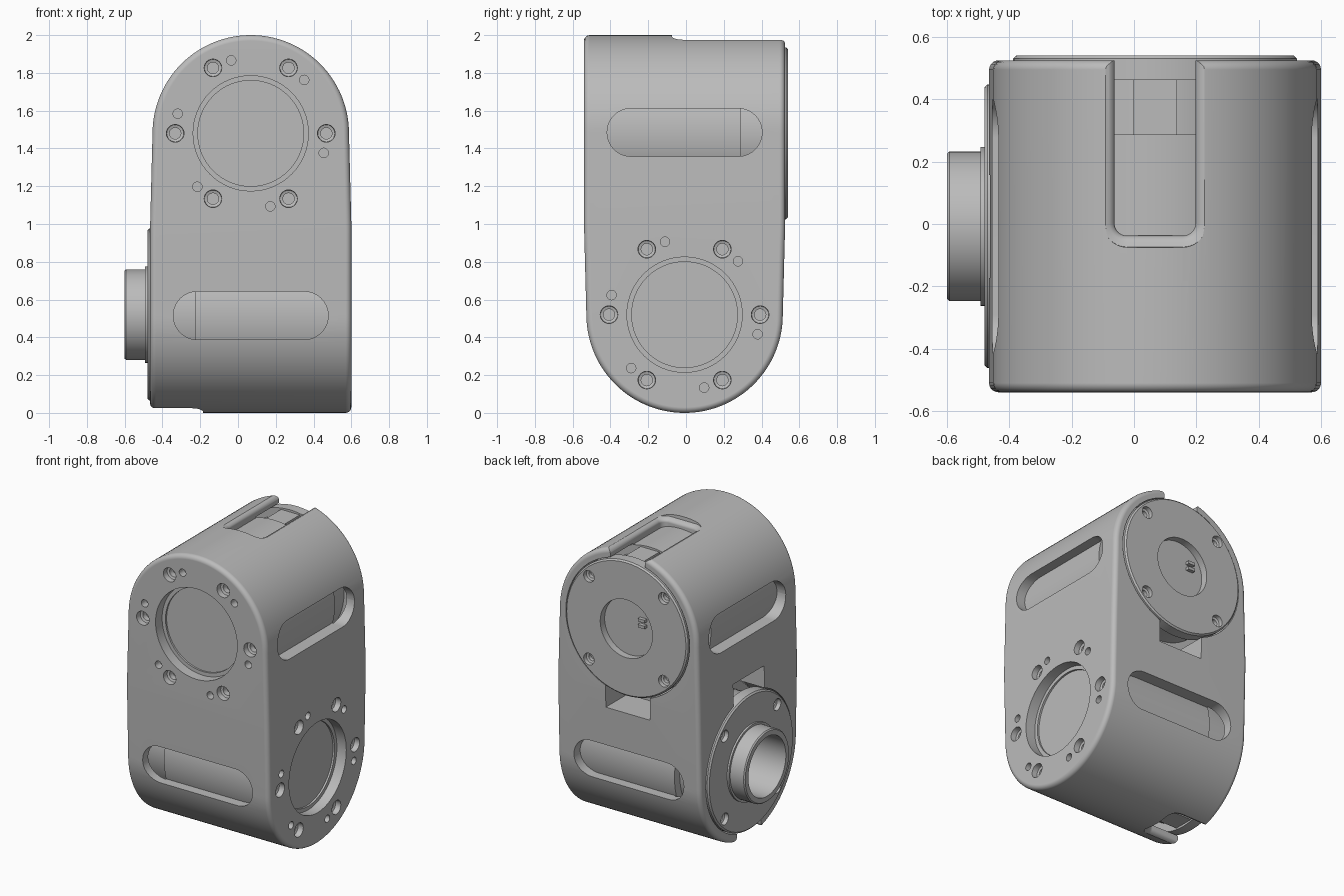
import bpy, bmesh
from math import sin, cos, pi, radians
from mathutils import Matrix, Vector

if "Cube" in bpy.data.objects:
    bpy.data.objects.remove(bpy.data.objects["Cube"], do_unlink=True)

W = 0.5325        # half width of the square middle section
R = 0.52          # radius of the rounded ends
AXIS = 1.48       # height of the upper motor axis
FILLET = 0.03

# The lower half is the upper half turned over; both share one local frame.
UPPER = Matrix.Translation((0.0675, -0.0075, 0))
TURN = Matrix(((0, -1, 0, 0), (-1, 0, 0, 0), (0, 0, -1, 2), (0, 0, 0, 1)))
LOWER = UPPER @ TURN

grey = bpy.data.materials.new("machined grey")
grey.use_nodes = True
grey.diffuse_color = (0.5, 0.5, 0.5, 1)
grey.node_tree.nodes["Principled BSDF"].inputs["Base Color"].default_value = (0.5, 0.5, 0.5, 1)


def finish(bm, name, frame):
    bmesh.ops.remove_doubles(bm, verts=bm.verts, dist=1e-5)
    bmesh.ops.recalc_face_normals(bm, faces=bm.faces)
    bm.transform(frame)
    mesh = bpy.data.meshes.new(name)
    bm.to_mesh(mesh)
    bm.free()
    mesh.materials.append(grey)
    obj = bpy.data.objects.new(name, mesh)
    bpy.context.collection.objects.link(obj)
    return obj


def loft(bm, rings, closed=True):
    """Skin a list of point rings and cap both ends."""
    rows = [[bm.verts.new(p) for p in ring] for ring in rings]
    n = len(rows[0])
    for a, b in zip(rows, rows[1:]):
        for i in range(n if closed else n - 1):
            j = (i + 1) % n
            bm.faces.new((a[i], a[j], b[j], b[i]))
    bm.faces.new(rows[0])
    bm.faces.new(rows[-1])


def lathe(bm, profile, x=0, z=AXIS, steps=64):
    """Revolve (radius, y) points around an axis parallel to y."""
    verts = [bm.verts.new((x + r, y, z)) for r, y in profile]
    edges = [bm.edges.new(pair) for pair in zip(verts, verts[1:])]
    bmesh.ops.spin(bm, geom=verts + edges, cent=(x, 0, z), axis=(0, 1, 0),
                   angle=2 * pi, steps=steps)


def box(bm, lo, hi):
    lo, hi = Vector(lo), Vector(hi)
    m = Matrix.Translation((lo + hi) / 2) @ Matrix.Diagonal((*(hi - lo), 1))
    bmesh.ops.create_cube(bm, size=1, matrix=m)


def rounded(a0, a1, b0, b1, r, n=10):
    """Outline of a rounded rectangle."""
    corners = ((a1 - r, b1 - r), (a0 + r, b1 - r), (a0 + r, b0 + r), (a1 - r, b0 + r))
    return [(a + r * cos(pi / 2 * (q + i / n)), b + r * sin(pi / 2 * (q + i / n)))
            for q, (a, b) in enumerate(corners) for i in range(n + 1)]


def polar(radius, start, count):
    for k in range(count):
        t = radians(start + 360 / count * k)
        yield radius * cos(t), AXIS + radius * sin(t)


def cut(obj, cutter):
    mod = obj.modifiers.new("cut", "BOOLEAN")
    mod.operation, mod.solver, mod.object = "DIFFERENCE", "EXACT", cutter
    bpy.context.view_layer.objects.active = obj
    bpy.ops.object.modifier_apply(modifier=mod.name)
    bpy.data.objects.remove(cutter, do_unlink=True)


# Housing: two arched halves at right angles, joined at mid height
def arch(d):
    pts = [(W - d, 1)]
    pts += [((R - d) * cos(pi * i / 56), AXIS + (R - d) * sin(pi * i / 56)) for i in range(57)]
    return pts + [(d - W, 1)]


curve = [(FILLET * (1 - cos(pi / 10 * k)), W - FILLET * (1 - sin(pi / 10 * k))) for k in range(6)]
stations = [(d, -y) for d, y in reversed(curve)] + curve
body = bmesh.new()
for turn in (Matrix(), TURN):
    half = bmesh.new()
    loft(half, [[(x, y, z) for x, z in arch(d)] for d, y in stations], closed=False)
    half.transform(turn)
    temp = bpy.data.meshes.new("half")
    half.to_mesh(temp)
    half.free()
    body.from_mesh(temp)
    bpy.data.meshes.remove(temp)
housing = finish(body, "housing", UPPER)


# Openings cut into each half of the housing
def round_holes(bm):
    lathe(bm, [(0, -0.45), (0.28, -0.45), (0.28, -0.4625), (0.305, -0.4625), (0.305, -0.7), (0, -0.7)])
    for x, z in polar(0.4, 0, 6):
        lathe(bm, [(0, -0.453), (0.03, -0.453), (0.03, -0.49), (0.045, -0.495),
                   (0.05, -0.6), (0, -0.6)], x, z, 24)
    for x, z in polar(0.4, 45, 6):
        lathe(bm, [(0, -0.48), (0.025, -0.48), (0.025, -0.6), (0, -0.6)], x, z, 20)


def side_slots(bm):
    outline = rounded(-0.41, 0.41, AXIS - 0.122, AXIS + 0.132, 0.1265)
    for s in (-1, 1):
        loft(bm, [[(s * x, y, z) for y, z in outline] for x in (0.36, 0.7)])


def motor_bay(bm):
    lathe(bm, [(0, 0.29), (0.462, 0.29), (0.462, 0.7), (0, 0.7)])


def cable_window(bm):
    box(bm, (-0.165, 0.3, 0.9), (0.165, 0.7, 1.2))


def channel(start):
    def build(bm):
        # flared towards the surface to round over the rim
        levels = ((1.85, 0), (1.95, 0), (1.962, 0.005), (1.971, 0.016), (1.977, 0.036), (2.1, 0.045))
        loft(bm, [[(x, y, z) for x, y in
                   rounded(-0.13 - d, 0.13 + d, start - d, 0.8, 0.04 + d)] for z, d in levels])
    return build


for frame, start in ((UPPER, -0.03), (LOWER, 0.29)):
    for build in (round_holes, side_slots, motor_bay, cable_window, channel(start)):
        bm = bmesh.new()
        build(bm)
        cutter = finish(bm, "cutter", frame)
        cutter.hide_render = True
        cut(housing, cutter)

parts = [housing]


def lathed(name, profile, frame):
    bm = bmesh.new()
    lathe(bm, profile)
    parts.append(finish(bm, name, frame))
    return parts[-1]


# Motors inside the bays
barrel = [(0, -0.44), (0.455, -0.44), (0.455, 0.295), (0.4, 0.295), (0.4, 0.475)]
lathed("upper_motor", barrel + [(0, 0.475)], UPPER)
lathed("lower_motor", barrel + [(0.2, 0.475), (0.2, 0.33), (0, 0.33)], LOWER)

# End covers: a dished plate above, a hollow output boss below
rim = [(0.445, 0.5475), (0.455, 0.538), (0.455, 0.47)]
upper_cover = lathed("upper_cover", [(0, 0.5), (0.195, 0.5), (0.195, 0.5475)] + rim + [(0, 0.47)], UPPER)
lower_cover = lathed("lower_cover", [
    (0.2, 0.47), (0.2, 0.6675), (0.233, 0.6675), (0.24, 0.66), (0.24, 0.56),
    (0.255, 0.56), (0.255, 0.5475)] + rim + [(0.2, 0.47)], LOWER)
for cover, frame in ((upper_cover, UPPER), (lower_cover, LOWER)):
    bm = bmesh.new()
    for x, z in polar(0.395, 45, 4):
        lathe(bm, [(0, 0.49), (0.024, 0.49), (0.024, 0.515), (0.038, 0.52), (0.042, 0.6), (0, 0.6)], x, z, 24)
    cut(cover, finish(bm, "cutter", frame))

# Connector blocks in the channels and contact pins in the upper cover
for name, frame in (("upper_connector", UPPER), ("lower_connector", LOWER)):
    bm = bmesh.new()
    box(bm, (-0.07, 0.28, 1.8), (0.07, 0.48, 1.92))
    parts.append(finish(bm, name, frame))
bm = bmesh.new()
for z in (1.5, 1.54):
    box(bm, (-0.12, 0.49, z), (-0.07, 0.525, z + 0.02))
parts.append(finish(bm, "contact_pins", UPPER))

# Smooth curved faces, keep edges sharp
bpy.ops.object.select_all(action="DESELECT")
for obj in parts:
    obj.select_set(True)
bpy.context.view_layer.objects.active = housing
bpy.ops.object.shade_smooth_by_angle(angle=radians(30))
weighted = housing.modifiers.new("even shading", "WEIGHTED_NORMAL")
weighted.keep_sharp = True
